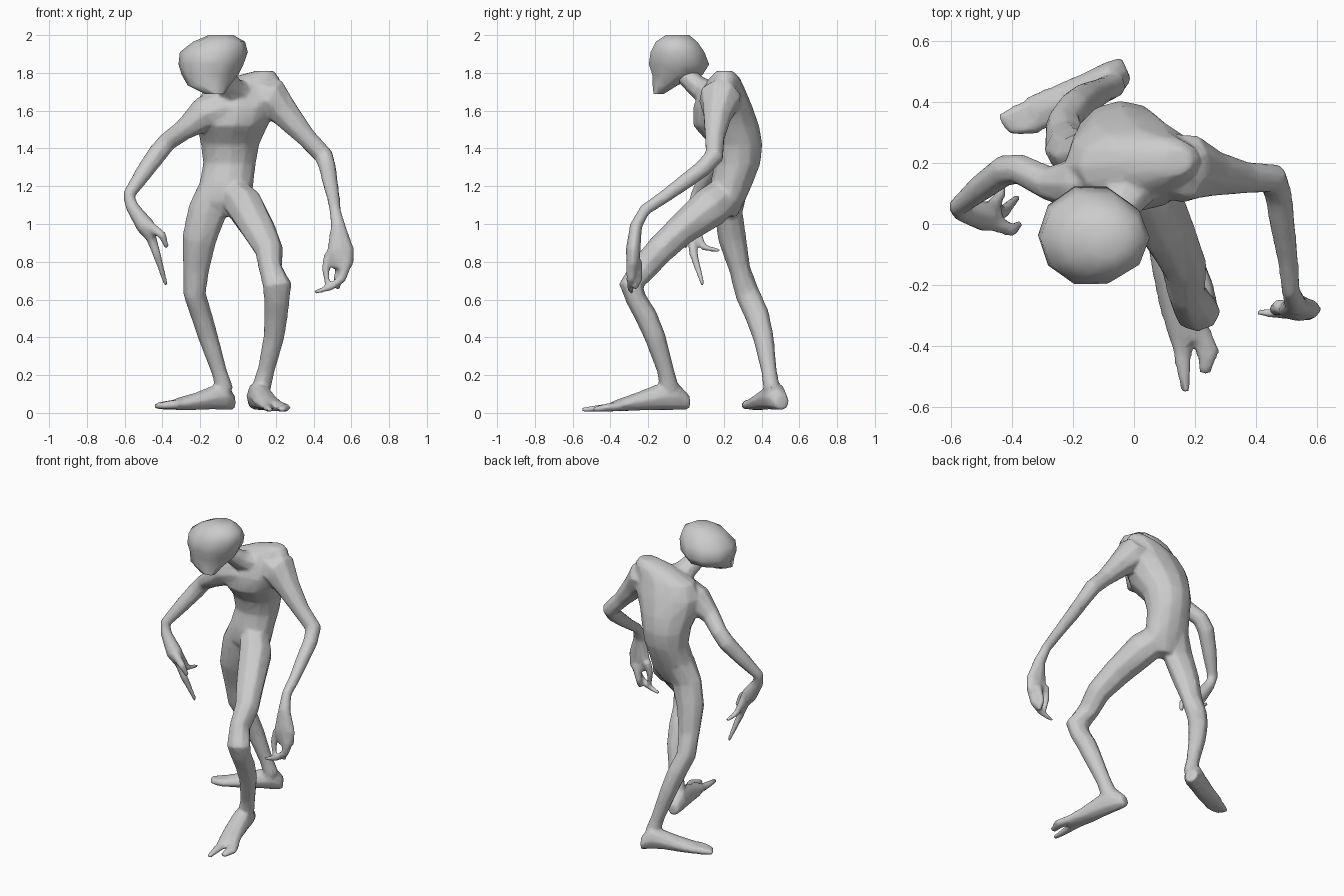
import bpy, bmesh, math
from mathutils import Vector

skin = bpy.data.materials.new("grey skin")
skin.diffuse_color = (0.6, 0.6, 0.6, 1)
UP = (0, 0, 1)


def select(obs):
    bpy.ops.object.select_all(action='DESELECT')
    for ob in obs:
        ob.select_set(True)
    bpy.context.view_layer.objects.active = obs[0]


def loft(name, rings, side=(1, 0, 0), axis=None, sides=8):
    """Closed tube through rings of (x, y, z, radius along side[, other radius])."""
    bm = bmesh.new()
    pts = [Vector(r[:3]) for r in rings]
    loops = []
    for i, r in enumerate(rings):
        if axis:
            t = Vector(axis).normalized()
        else:
            a, b = pts[max(i - 1, 0)], pts[min(i + 1, len(pts) - 1)]
            t = ((pts[i] - a).normalized() + (b - pts[i]).normalized()).normalized()
        s = Vector(side)
        u = (s - t * s.dot(t)).normalized()
        v = t.cross(u)
        ra, rb = r[3], r[4] if len(r) > 4 else r[3]
        loops.append([bm.verts.new(pts[i] + u * ra * math.cos(k * math.tau / sides)
                                   + v * rb * math.sin(k * math.tau / sides))
                      for k in range(sides)])
    for p, q in zip(loops, loops[1:]):
        for k in range(sides):
            n = (k + 1) % sides
            bm.faces.new((p[k], p[n], q[n], q[k]))
    bm.faces.new(loops[0][::-1])
    bm.faces.new(loops[-1])
    bmesh.ops.recalc_face_normals(bm, faces=bm.faces)
    me = bpy.data.meshes.new(name)
    bm.to_mesh(me)
    bm.free()
    me.materials.append(skin)
    ob = bpy.data.objects.new(name, me)
    bpy.context.collection.objects.link(ob)
    return ob


# head: wide skull narrowing to a low chin at the front
head = loft("head", [
    (-.09, -.045, 2.0, .065, .065), (-.10, -.05, 1.965, .137, .115),
    (-.128, -.045, 1.91, .18, .15), (-.143, -.037, 1.845, .172, .168),
    (-.148, -.045, 1.79, .150, .14), (-.155, -.11, 1.735, .112, .07),
    (-.125, -.145, 1.688, .05, .028)], axis=UP, sides=10)
select([head])
bpy.ops.object.shade_smooth_by_angle(angle=math.radians(65))

parts = []

# torso from pelvis to shoulders, and neck
parts.append(loft("body", [
    (-.06, .22, 1.04, .06, .05), (-.07, .222, 1.12, .145, .09),
    (-.062, .24, 1.21, .144, .112), (-.045, .272, 1.32, .14, .122),
    (-.042, .265, 1.42, .155, .14), (-.03, .213, 1.52, .188, .175),
    (-.01, .195, 1.62, .22, .158), (.015, .195, 1.71, .20, .12),
    (.09, .205, 1.775, .13, .08), (.14, .205, 1.81, .05, .045)],
    side=(1, .04, 0), axis=UP, sides=12))
parts.append(loft("neck", [(.0, .16, 1.67, .12, .085), (-.04, .07, 1.72, .075, .062),
                           (-.09, -.02, 1.80, .062, .05)]))

# arms
parts.append(loft("left_arm", [
    (.09, .19, 1.67, .11, .11), (.185, .18, 1.665, .115, .11), (.262, .165, 1.57, .077),
    (.365, .152, 1.455, .054), (.455, .15, 1.36, .052), (.475, .09, 1.295, .046),
    (.485, .01, 1.235, .043), (.505, -.12, 1.14, .035), (.515, -.225, 1.07, .031)],
    side=(.5, .85, 0)))
parts.append(loft("right_arm", [
    (-.08, .15, 1.61, .115), (-.185, .13, 1.58, .092), (-.285, .135, 1.50, .057),
    (-.375, .18, 1.435, .051), (-.425, .175, 1.375, .053), (-.50, .12, 1.27, .046),
    (-.585, .05, 1.145, .031)], side=(0, 1, 0)))

# palms
parts.append(loft("left_palm", [
    (.513, -.215, 1.08, .03), (.53, -.265, .99, .04, .034),
    (.542, -.28, .86, .075, .04), (.555, -.28, .77, .057, .032)]))
parts.append(loft("right_palm", [
    (-.58, .055, 1.15, .03), (-.56, .04, 1.09, .036),
    (-.49, .025, .99, .052, .05), (-.455, .03, .93, .034, .034)], side=(0, 1, 0)))

# legs with knobbly knees
parts.append(loft("left_leg", [
    (-.035, .225, 1.17, .085, .095), (.04, .13, 1.09, .103, .11), (.112, -.03, .965, .092, .084),
    (.165, -.14, .86, .076, .077), (.172, -.225, .765, .063, .072), (.208, -.29, .675, .078, .066),
    (.205, -.265, .605, .07, .056), (.20, -.21, .51, .064, .06), (.19, -.163, .40, .056, .057),
    (.15, -.11, .23, .046, .046), (.12, -.085, .12, .052, .052)]))
parts.append(loft("right_leg", [
    (-.12, .235, 1.19, .09, .095), (-.165, .225, 1.06, .104, .075), (-.205, .245, .92, .092, .075),
    (-.222, .285, .76, .071, .057), (-.23, .325, .63, .06, .066),
    (-.195, .375, .52, .057, .066), (-.158, .41, .40, .053, .056),
    (-.10, .44, .22, .042, .042), (-.07, .455, .12, .048, .045)]))

# feet: heel to instep
parts.append(loft("left_foot", [
    (.085, .018, .055, .034, .037), (.10, -.05, .09, .057, .077), (.12, -.14, .085, .063, .072),
    (.15, -.27, .058, .067, .047), (.19, -.39, .034, .07, .027)], axis=(.2, -1, 0)))
parts.append(loft("right_foot", [
    (-.025, .51, .055, .042, .042), (-.07, .475, .09, .062, .077), (-.14, .44, .08, .062, .062),
    (-.23, .40, .06, .064, .046), (-.33, .36, .045, .062, .032)],
    side=(-.4, .9, 0), axis=(-.9, -.4, 0)))

# fingers and toes: side vector, then a tapering path
LEFT_RIGHT, FRONT_BACK, ACROSS = (1, 0, 0), (0, 1, 0), (-.4, .9, 0)
DIGITS = {
    "left_thumb": (FRONT_BACK, [(.48, -.27, .84, .028), (.463, -.28, .76, .022), (.475, -.29, .665, .013)]),
    "left_long_finger": (FRONT_BACK, [(.575, -.285, .80, .034), (.55, -.29, .71, .026),
                                      (.49, -.295, .665, .02), (.405, -.29, .638, .012)]),
    "left_short_finger": (FRONT_BACK, [(.55, -.26, .80, .03), (.525, -.25, .71, .022), (.53, -.27, .655, .013)]),
    "right_long_finger": (FRONT_BACK, [(-.475, .03, .97, .034), (-.43, .04, .84, .024), (-.38, .09, .675, .012)]),
    "right_thumb": (FRONT_BACK, [(-.48, .01, 1.0, .03), (-.40, -.02, .94, .024), (-.376, .0, .875, .014)]),
    "right_short_finger": (LEFT_RIGHT, [(-.47, .05, .97, .028), (-.44, .095, .875, .02), (-.43, .18, .858, .012)]),
    "left_inner_toe": (LEFT_RIGHT, [(.155, -.36, .034, .034, .026), (.16, -.45, .026, .03, .02),
                                    (.17, -.55, .016, .016, .013)]),
    "left_outer_toe": (LEFT_RIGHT, [(.215, -.35, .034, .038, .028), (.243, -.42, .028, .04, .024),
                                    (.232, -.492, .018, .02, .014)]),
    "right_inner_toe": (ACROSS, [(-.32, .33, .045, .034, .03), (-.38, .318, .04, .028, .024),
                                 (-.42, .315, .036, .016, .016)]),
    "right_outer_toe": (ACROSS, [(-.31, .385, .045, .036, .03), (-.38, .362, .04, .034, .026),
                                 (-.438, .34, .036, .02, .017)]),
}
for name, (side, path) in DIGITS.items():
    parts.append(loft(name, path, side=side, sides=6))

# fuse torso, limbs and digits into one continuous skin
select(parts)
bpy.ops.object.join()
body = parts[0]
fuse = body.modifiers.new("fuse", 'REMESH')
fuse.mode = 'VOXEL'
fuse.voxel_size = 0.009
blend = body.modifiers.new("blend", 'SMOOTH')
blend.factor = 0.5
blend.iterations = 8
thin = body.modifiers.new("thin", 'DECIMATE')
thin.ratio = 0.12
for m in ("fuse", "blend", "thin"):
    bpy.ops.object.modifier_apply(modifier=m)
bpy.ops.object.shade_smooth_by_angle(angle=math.radians(65))
